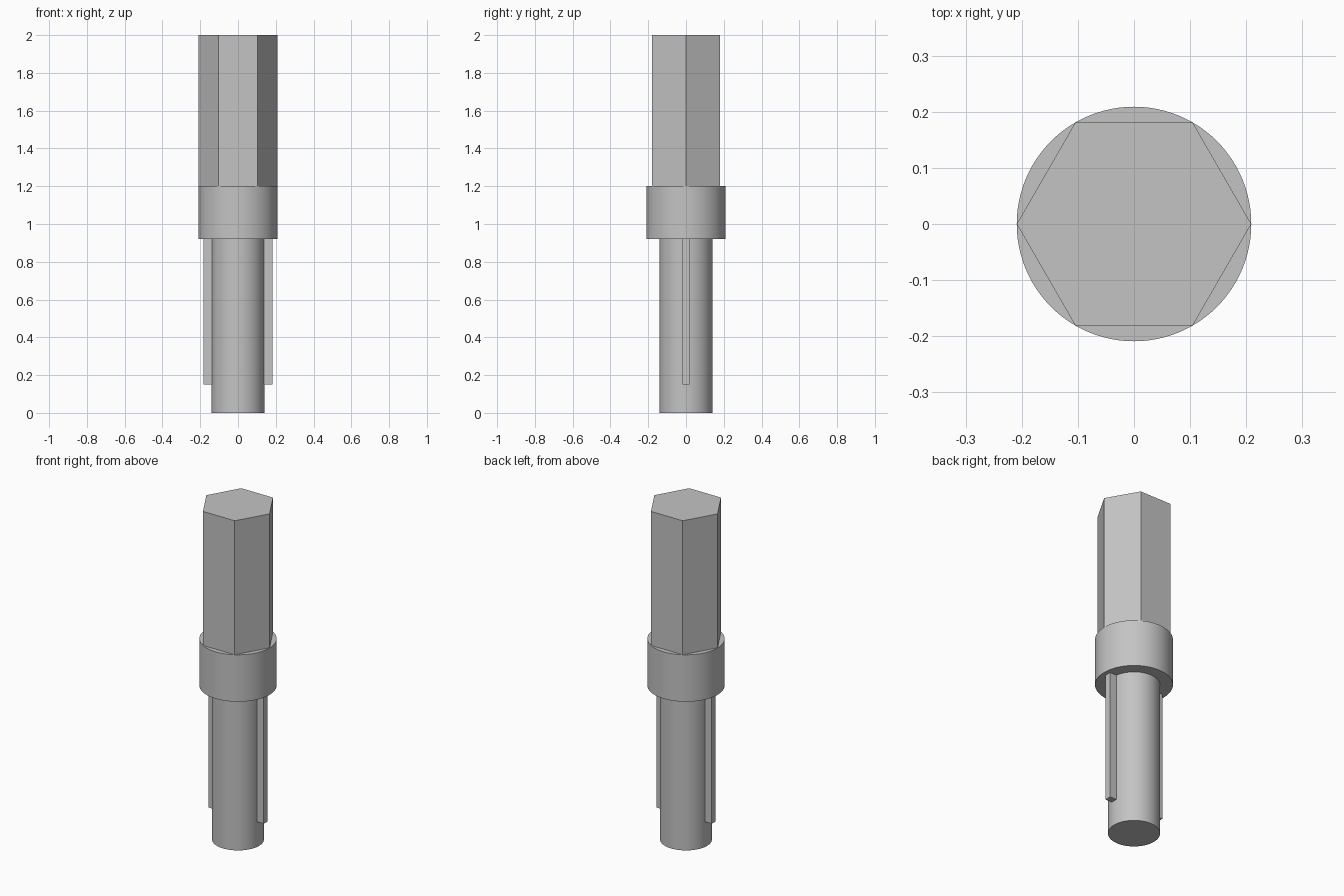
import bpy
import math

if "Cube" in bpy.data.objects:
    bpy.data.objects.remove(bpy.data.objects["Cube"], do_unlink=True)

steel = bpy.data.materials.new("grey_steel")
steel.use_nodes = True
colour = (0.55, 0.55, 0.55, 1)
steel.diffuse_color = colour
steel.node_tree.nodes["Principled BSDF"].inputs["Base Color"].default_value = colour


def prism(name, sides, radius, bottom, top, turn=0.0):
    """Upright cylinder or prism between two heights."""
    bpy.ops.mesh.primitive_cylinder_add(
        vertices=sides, radius=radius, depth=top - bottom,
        location=(0, 0, (bottom + top) / 2), rotation=(0, 0, turn))
    part = bpy.context.object
    part.name = name
    part.data.materials.append(steel)
    if sides > 12:
        bpy.ops.object.shade_smooth_by_angle(angle=math.radians(30))
    return part


# Round shaft, collar and hexagonal shank
prism("round_shaft", 96, 0.14, 0, 0.92)
prism("collar", 96, 0.209, 0.92, 1.2)
prism("hex_shank", 6, 0.209, 1.2, 2, math.pi / 6)

# Flat drive keys on both sides of the shaft, seated inside it
for side, name in ((1, "left_key"), (-1, "right_key")):
    inner, outer, bottom, top = 0.12, 0.183, 0.15, 0.92
    bpy.ops.mesh.primitive_cube_add(
        size=1, location=(side * (inner + outer) / 2, 0, (bottom + top) / 2))
    key = bpy.context.object
    key.name = name
    key.scale = (outer - inner, 0.038, top - bottom)
    bpy.ops.object.transform_apply(location=False, rotation=False, scale=True)
    key.data.materials.append(steel)
